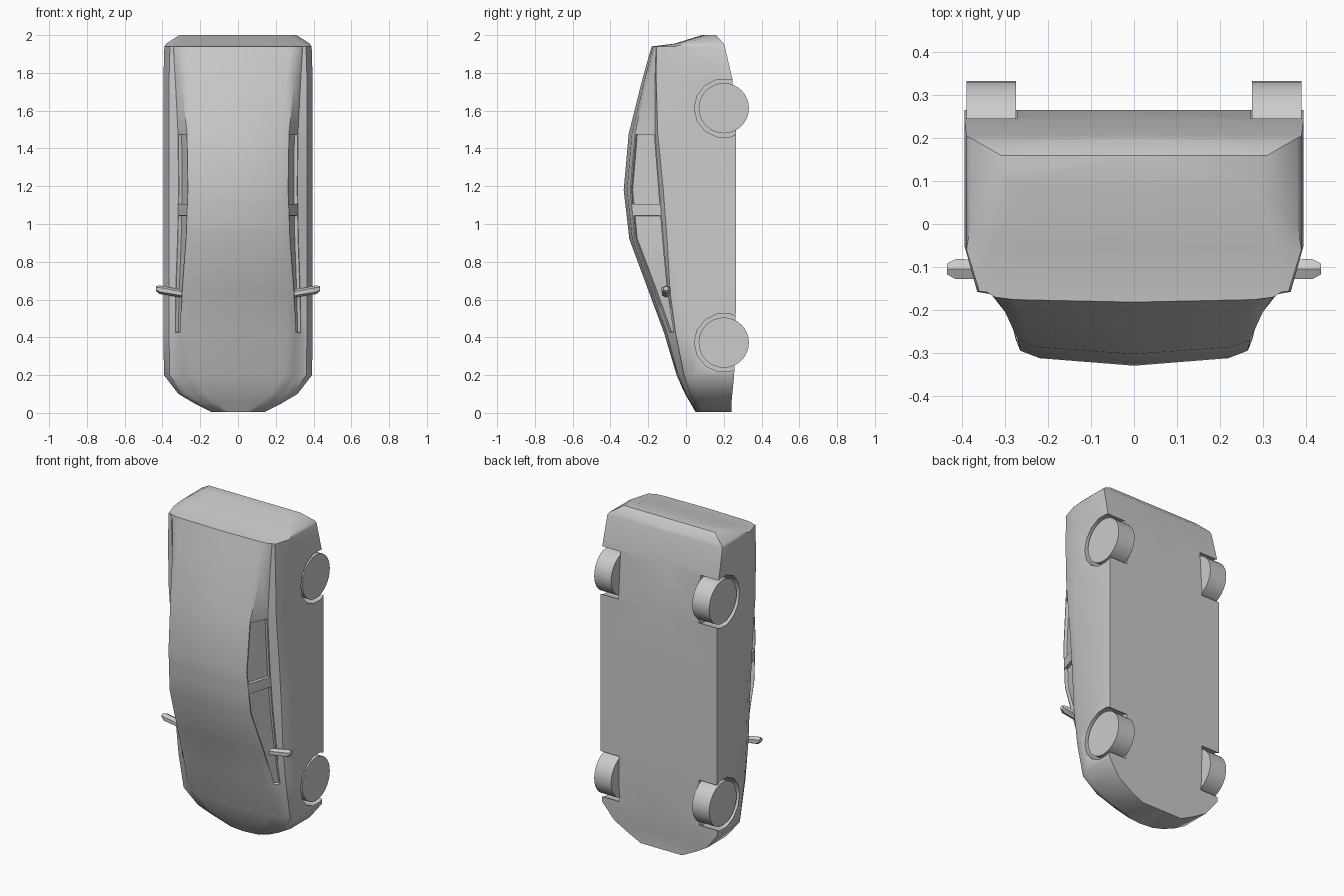
import bpy, bmesh
from math import pi, radians
from mathutils import Matrix, Vector

if "Cube" in bpy.data.objects:
    bpy.data.objects.remove(bpy.data.objects["Cube"])

# Body stations: z, half width, floor y, shoulder y, belt y, roof edge x, roof edge y, centre y
STATIONS = [
    (0.005, .14, .24, .09, .07, .09, .06, .05),
    (0.05, .23, .24, .07, .045, .16, .03, .025),
    (0.10, .315, .245, .06, .02, .22, .00, -.005),
    (0.20, .392, .255, .04, -.01, .29, -.035, -.05),
    (0.42, .395, .262, .00, -.055, .305, -.09, -.115),
    (0.65, .395, .265, -.02, -.085, .295, -.17, -.20),
    (0.92, .395, .265, -.03, -.10, .275, -.27, -.30),
    (1.18, .395, .265, -.04, -.12, .265, -.295, -.33),
    (1.48, .395, .265, -.045, -.15, .27, -.27, -.303),
    (1.77, .395, .245, -.05, -.158, .30, -.205, -.23),
    (1.94, .39, .205, -.06, -.157, .325, -.17, -.182),
    (1.955, .38, .20, .00, -.05, .31, -.055, -.06),
    (2.00, .31, .16, .12, .10, .25, .09, .085),
]


def lerp_station(a, b, z):
    t = (z - a[0]) / (b[0] - a[0])
    return tuple(p + (q - p) * t for p, q in zip(a, b))


def ring(s):
    z, w, yb, ys, by, rx, ry, yt = s
    bx = w - 0.03
    pts = [(0, yb), (w, yb), (w, ys), (bx, by),
           ((rx + bx) / 2, by + (ry - by) * 0.12),
           (rx, ry), (rx - 0.045, yt + (ry - yt) * 0.5), (0, yt)]
    return [Vector((x, y, z)) for x, y in pts]


def cylinder(name, radius, x0, x1, y, z, sides):
    bpy.ops.mesh.primitive_cylinder_add(
        vertices=sides, radius=radius, depth=x1 - x0,
        location=((x0 + x1) / 2, y, z), rotation=(0, pi / 2, 0))
    ob = bpy.context.object
    ob.name = name
    return ob


def smooth(ob, angle):
    bpy.ops.object.select_all(action='DESELECT')
    ob.select_set(True)
    bpy.context.view_layer.objects.active = ob
    bpy.ops.object.shade_smooth_by_angle(angle=radians(angle))


# Half body lofted through the stations, with two extra stations for the door pillar
stations = STATIONS[:7] + [lerp_station(STATIONS[6], STATIONS[7], z) for z in (1.05, 1.10)] + STATIONS[7:]
bm = bmesh.new()
rings = [[bm.verts.new(p) for p in ring(s)] for s in stations]
windows = {"front": [], "rear": []}
for i, (a, b) in enumerate(zip(rings, rings[1:])):
    for j in range(len(a) - 1):
        f = bm.faces.new((a[j], a[j + 1], b[j + 1], b[j]))
        if j == 4 and 4 <= i <= 6:
            windows["front"].append(f)
        if j == 4 and 8 <= i <= 9:
            windows["rear"].append(f)
bm.faces.new(rings[0][::-1])
bm.faces.new(rings[-1])
for f in bm.faces:
    f.normal_update()
if rings[8][1].link_faces[0].calc_center_median().x >= 0:
    side = next(f for f in bm.faces if rings[7][1] in f.verts and rings[8][2] in f.verts)
    if side.normal.x < 0:
        bmesh.ops.reverse_faces(bm, faces=bm.faces[:])

# Sunken side windows
for faces in windows.values():
    bmesh.ops.inset_region(bm, faces=faces, thickness=0.006, use_even_offset=True)
    bmesh.ops.inset_region(bm, faces=faces, thickness=0.001, depth=-0.018, use_even_offset=True)
mesh = bpy.data.meshes.new("car_body")
bm.to_mesh(mesh)
bm.free()
body = bpy.data.objects.new("car_body", mesh)
bpy.context.collection.objects.link(body)
mirror = body.modifiers.new("mirror", 'MIRROR')
mirror.use_clip = True

# Wheels and the wheel wells cut around them
cutters = []
for end, z in (("front", 0.372), ("rear", 1.613)):
    for side, s in (("left", 1), ("right", -1)):
        x0, x1 = sorted((s * 0.275, s * 0.39))
        smooth(cylinder(f"{end}_{side}_wheel", 0.133, x0, x1, 0.2, z, 32), 35)
        x0, x1 = sorted((s * 0.272, s * 0.5))
        cut = cylinder(f"{end}_{side}_well_cutter", 0.156, x0, x1, 0.2, z, 14)
        cut.hide_render = True
        mod = body.modifiers.new("well", 'BOOLEAN')
        mod.operation = 'DIFFERENCE'
        mod.solver = 'EXACT'
        mod.object = cut
        cutters.append(cut)
bpy.ops.object.select_all(action='DESELECT')
body.select_set(True)
bpy.context.view_layer.objects.active = body
bpy.ops.object.convert(target='MESH')
smooth(body, 38)
for cut in cutters:
    bpy.data.objects.remove(cut)

# Door mirrors: slanted six-sided pods with pointed outer ends
for side, s in (("left", 1), ("right", -1)):
    bm = bmesh.new()
    loops = []
    for x, z, r in ((.30, .632, .9), (.415, .652, 1.0), (.435, .658, .55)):
        bmesh_ring = bmesh.ops.create_circle(bm, segments=6, radius=0.027 * r)["verts"]
        for v in bmesh_ring:
            v.co = Vector((s * x, -0.105 + v.co.x, z + v.co.y * 0.85))
        loops.append(bmesh_ring)
    for a, b in zip(loops, loops[1:]):
        for k in range(6):
            bm.faces.new((a[k], a[(k + 1) % 6], b[(k + 1) % 6], b[k]))
    bm.faces.new(loops[0])
    bm.faces.new(loops[-1])
    bmesh.ops.recalc_face_normals(bm, faces=bm.faces[:])
    mesh = bpy.data.meshes.new(f"{side}_door_mirror")
    bm.to_mesh(mesh)
    bm.free()
    ob = bpy.data.objects.new(f"{side}_door_mirror", mesh)
    bpy.context.collection.objects.link(ob)
    smooth(ob, 35)
